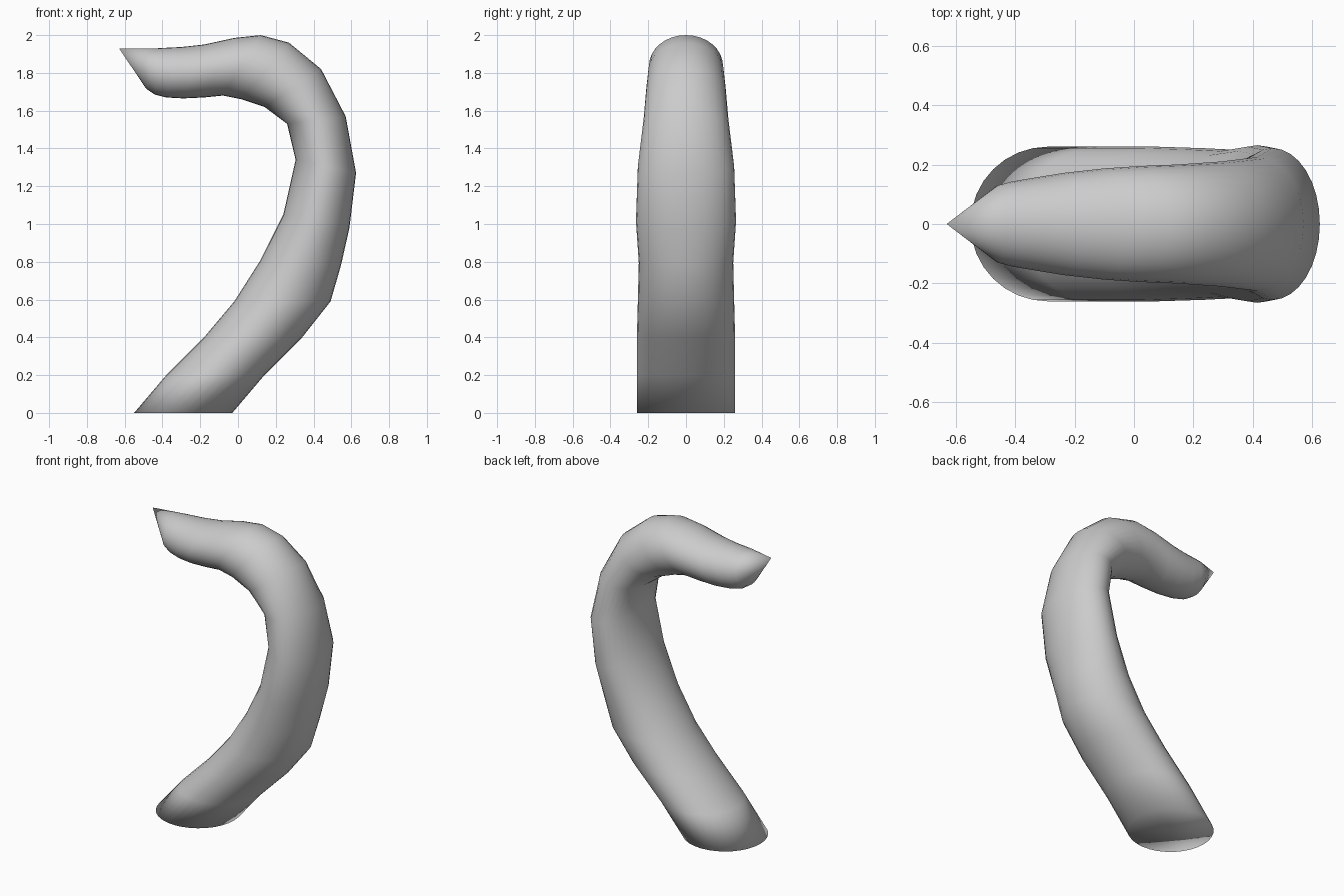
import bpy, bmesh
from math import sin, cos, tau

if "Cube" in bpy.data.objects:
    bpy.data.objects.remove(bpy.data.objects["Cube"])

SIDES = 32

# Cross-sections along the hook: inner x, z, outer x, z, half width in y
RINGS = [
    (-0.55, 0.00, -0.03, 0.00, 0.26),
    (-0.38, 0.20, 0.14, 0.20, 0.26),
    (-0.18, 0.40, 0.34, 0.40, 0.26),
    (-0.02, 0.59, 0.49, 0.59, 0.255),
    (0.12, 0.81, 0.545, 0.78, 0.25),
    (0.24, 1.05, 0.59, 0.98, 0.265),
    (0.305, 1.34, 0.625, 1.27, 0.255),
    (0.26, 1.53, 0.57, 1.57, 0.225),
    (0.14, 1.62, 0.44, 1.82, 0.21),
    (0.02, 1.66, 0.27, 1.96, 0.20),
    (-0.08, 1.68, 0.12, 2.00, 0.195),
    (-0.18, 1.67, -0.02, 1.985, 0.187),
    (-0.29, 1.665, -0.18, 1.95, 0.172),
    (-0.38, 1.67, -0.30, 1.937, 0.155),
    (-0.44, 1.685, -0.38, 1.933, 0.143),
    (-0.485, 1.715, -0.43, 1.93, 0.13),
]


def add_ring(bm, x0, z0, x1, z1, width):
    """Ellipse whose in-plane axis runs from the inner to the outer point."""
    ring = []
    for i in range(SIDES):
        a = tau * i / SIDES
        t = (1 + cos(a)) / 2
        ring.append(bm.verts.new((x0 + (x1 - x0) * t, width * sin(a), z0 + (z1 - z0) * t)))
    return ring


def fan(bm, ring, apex):
    centre = bm.verts.new(apex)
    for i in range(SIDES):
        bm.faces.new((ring[i], ring[(i + 1) % SIDES], centre))


# Curved tube
bm = bmesh.new()
rings = [add_ring(bm, *r) for r in RINGS]
for a, b in zip(rings, rings[1:]):
    for i in range(SIDES):
        j = (i + 1) % SIDES
        bm.faces.new((a[i], a[j], b[j], b[i]))

# Flat base and pointed tip
fan(bm, rings[0], (-0.29, 0, 0))
fan(bm, rings[-1], (-0.63, 0, 1.93))
bmesh.ops.recalc_face_normals(bm, faces=bm.faces)
for f in bm.faces:
    f.smooth = True

mesh = bpy.data.meshes.new("curved_hook")
bm.to_mesh(mesh)
bm.free()
bpy.context.collection.objects.link(bpy.data.objects.new("curved_hook", mesh))
